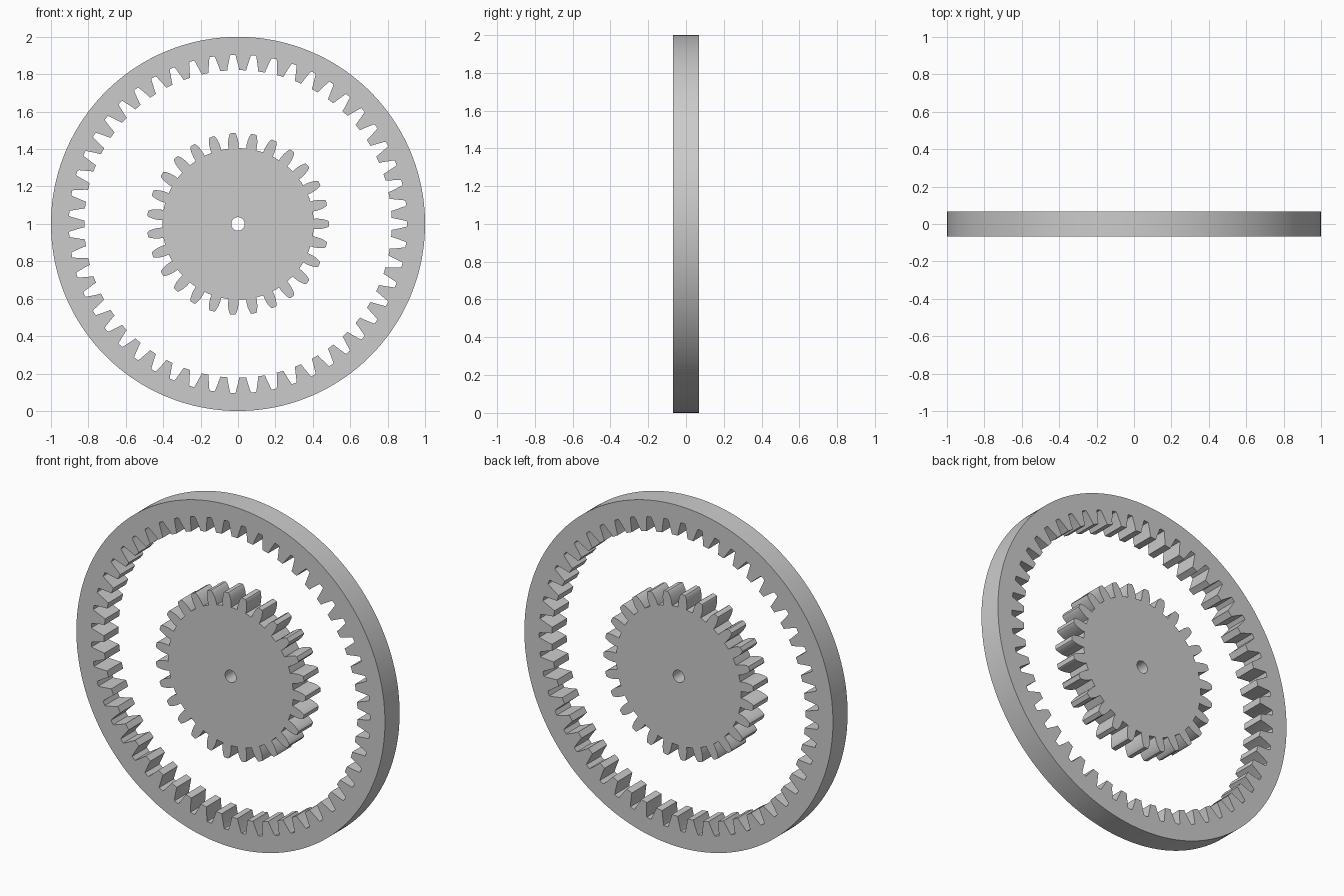
import bpy, bmesh
from math import pi, cos, sin

if "Cube" in bpy.data.objects:
    bpy.data.objects.remove(bpy.data.objects["Cube"])

HALF_DEPTH = 0.068
CENTRE_Z = 1.0


def toothed_outline(teeth, flank, far_half):
    """Polar outline; flank lists (radius, half angle) from wide end to narrow end.
    far_half is the half angle of the arc across the gap, at the wide end's radius."""
    pitch = 2 * pi / teeth
    wide, narrow = flank[0], flank[-1]
    one = [(r, -a) for r, a in flank]
    one.append((narrow[0], 0.0))
    one += [(r, a) for r, a in reversed(flank)]
    one.append((wide[0], pitch / 2))
    return [(r, a + i * pitch) for i in range(teeth) for r, a in one]


def plate_between(name, loop_a, loop_b):
    """Solid plate between two closed polar loops that have matching points."""
    bm = bmesh.new()

    def ring(loop, y):
        return [bm.verts.new((r * cos(a), y, CENTRE_Z + r * sin(a))) for r, a in loop]

    loops = [ring(loop_a, -HALF_DEPTH), ring(loop_b, -HALF_DEPTH),
             ring(loop_b, HALF_DEPTH), ring(loop_a, HALF_DEPTH)]
    n = len(loop_a)
    for k in range(4):
        p, q = loops[k], loops[(k + 1) % 4]
        for i in range(n):
            j = (i + 1) % n
            bm.faces.new((p[i], p[j], q[j], q[i]))
    bmesh.ops.recalc_face_normals(bm, faces=bm.faces)
    mesh = bpy.data.meshes.new(name)
    bm.to_mesh(mesh)
    bm.free()
    obj = bpy.data.objects.new(name, mesh)
    bpy.context.collection.objects.link(obj)
    bpy.ops.object.select_all(action='DESELECT')
    obj.select_set(True)
    bpy.context.view_layer.objects.active = obj
    bpy.ops.object.shade_smooth_by_angle(angle=0.45)
    return obj


def circle_like(outline, radius):
    return [(radius, a) for _, a in outline]


# Sun gear: 27 outward teeth around a small shaft hole
sun = toothed_outline(27, [(0.405, 0.0675), (0.425, 0.0665), (0.450, 0.058),
                           (0.470, 0.045), (0.482, 0.034), (0.486, 0.026)], 0)
plate_between("sun_gear", sun, circle_like(sun, 0.036))

# Ring gear: 51 tooth spaces cut into the inside of a round rim
spaces = toothed_outline(51, [(0.822, 0.0390), (0.840, 0.0345), (0.860, 0.0285),
                              (0.880, 0.0225), (0.895, 0.0185), (0.904, 0.0145)], 0)
plate_between("ring_gear", spaces, circle_like(spaces, 1.0))
